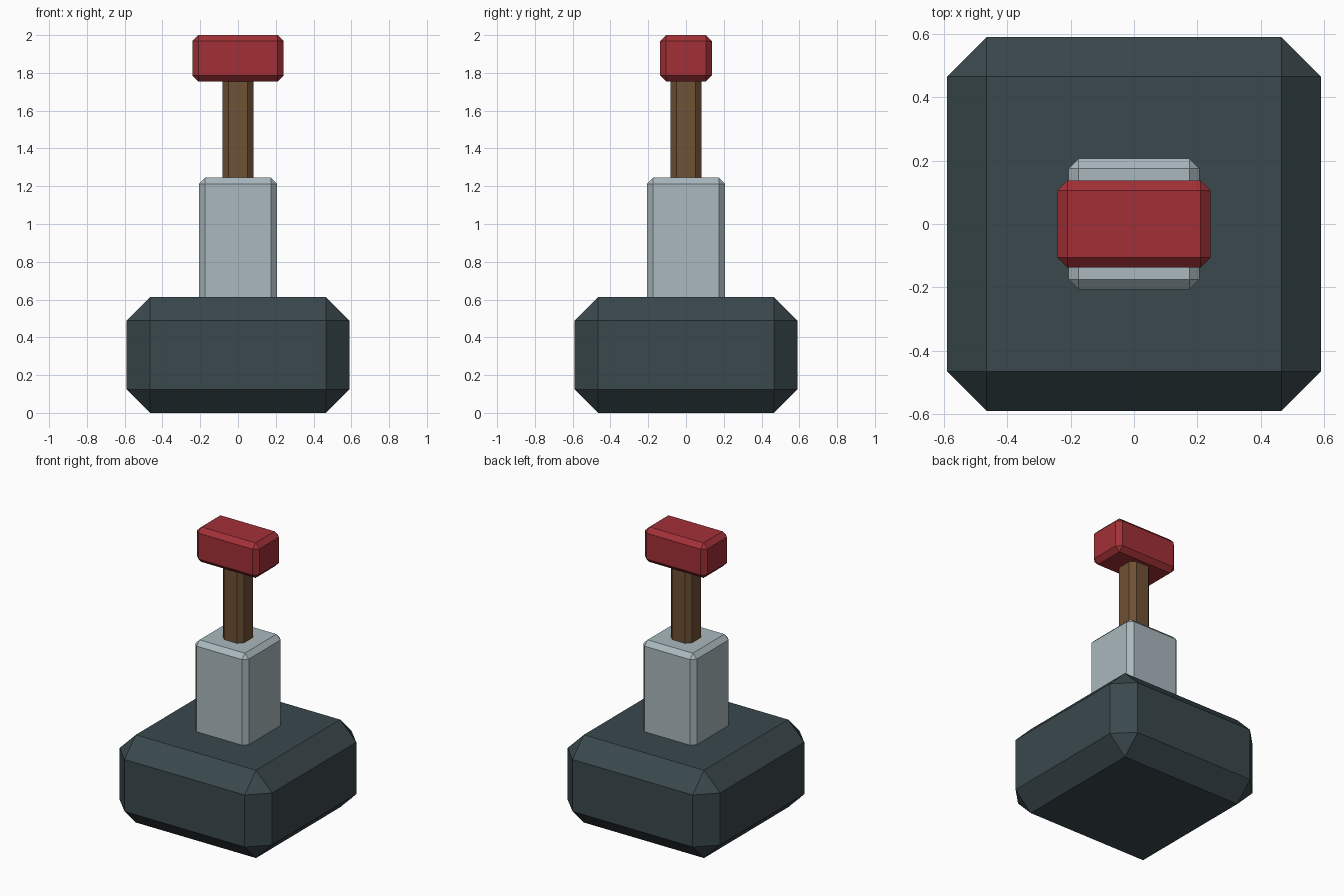
import bpy

if "Cube" in bpy.data.objects:
    bpy.data.objects.remove(bpy.data.objects["Cube"])


def block(name, half_x, half_y, z0, z1, chamfer, color):
    """Box with every edge cut by a single flat chamfer."""
    bpy.ops.mesh.primitive_cube_add(size=1, location=(0, 0, (z0 + z1) / 2))
    ob = bpy.context.object
    ob.name = name
    ob.scale = (2 * half_x, 2 * half_y, z1 - z0)
    bpy.ops.object.transform_apply(location=False, rotation=False, scale=True)
    bevel = ob.modifiers.new("chamfer", 'BEVEL')
    bevel.width = chamfer
    bevel.segments = 1
    bevel.limit_method = 'NONE'
    mat = bpy.data.materials.new(name + "_color")
    mat.diffuse_color = (*color, 1)
    mat.use_nodes = True
    mat.node_tree.nodes["Principled BSDF"].inputs["Base Color"].default_value = mat.diffuse_color
    ob.data.materials.append(mat)
    return ob


# Heavy dark base
block("base", 0.59, 0.59, 0.0, 0.614, 0.125, (0.042, 0.065, 0.073))
# Metal housing, sunk into the base
block("housing", 0.207, 0.207, 0.50, 1.245, 0.032, (0.40, 0.48, 0.51))
# Wooden shaft, running from the housing into the handle
block("shaft", 0.082, 0.082, 1.16, 1.84, 0.032, (0.16, 0.082, 0.035))
# Red cross handle
block("handle", 0.242, 0.138, 1.755, 2.0, 0.032, (0.36, 0.03, 0.038))
